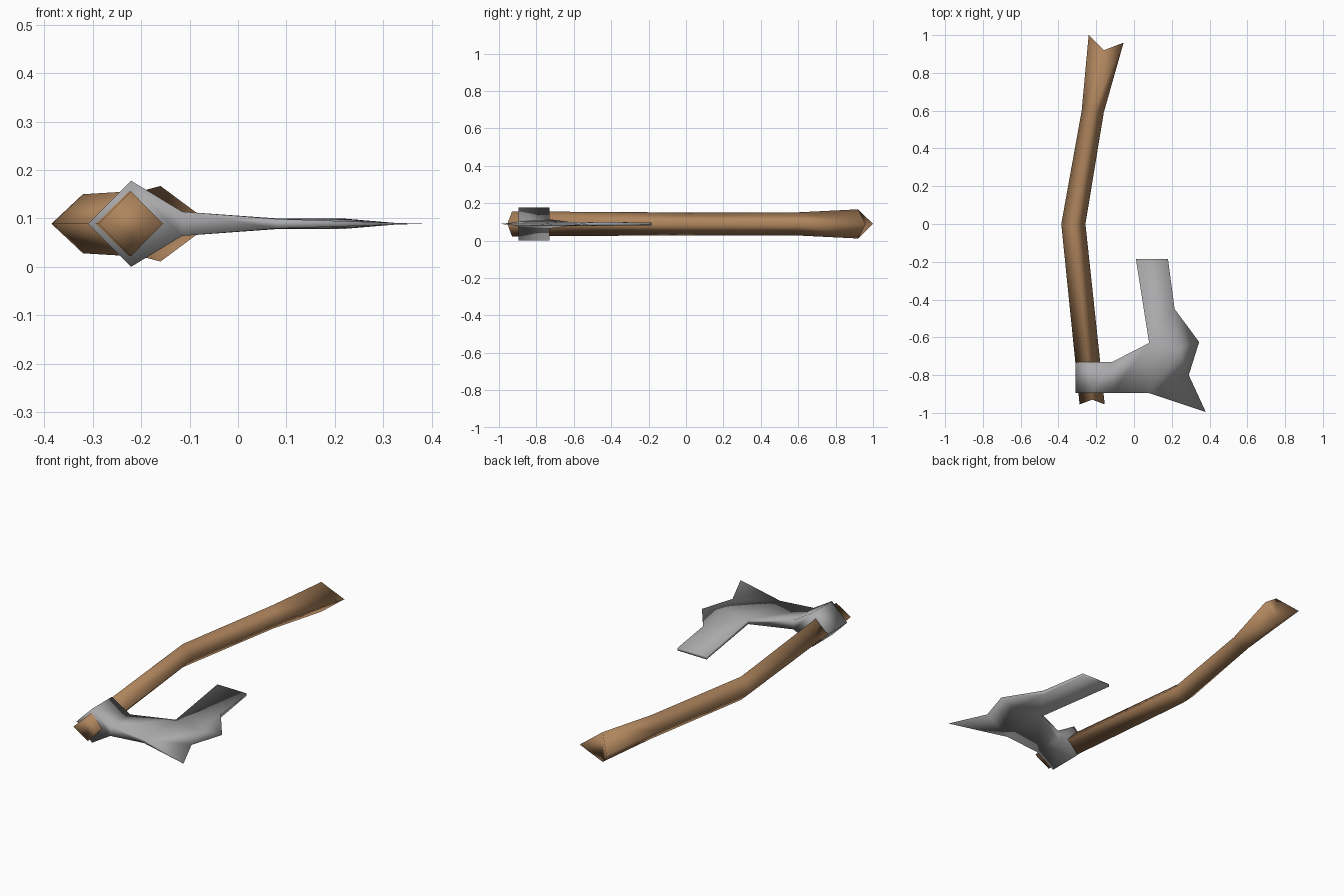
import bpy
import bmesh

if "Cube" in bpy.data.objects:
    bpy.data.objects.remove(bpy.data.objects["Cube"])

MID = 0.089  # height of the symmetry plane


def material(name, colour):
    m = bpy.data.materials.new(name)
    m.diffuse_color = (*colour, 1)
    m.use_nodes = True
    m.node_tree.nodes["Principled BSDF"].inputs["Base Color"].default_value = m.diffuse_color
    return m


def finish(name, bm, mat):
    bmesh.ops.recalc_face_normals(bm, faces=bm.faces)
    for f in bm.faces:
        f.smooth = True
    me = bpy.data.meshes.new(name)
    bm.to_mesh(me)
    bm.free()
    me.materials.append(mat)
    ob = bpy.data.objects.new(name, me)
    bpy.context.collection.objects.link(ob)


wood = material("warm wood", (0.43, 0.235, 0.11))
steel = material("grey steel", (0.40, 0.40, 0.41))

# Handle: diamond sections (left x,y / right x,y / ridge x,y / ridge half height)
sections = [
    (-0.288, -0.955, -0.155, -0.955, -0.221, -0.93, 0.067),
    (-0.385, 0.0, -0.257, 0.0, -0.32, 0.0, 0.061),
    (-0.277, 0.60, -0.16, 0.59, -0.22, 0.60, 0.062),
    (-0.24, 1.0, -0.055, 0.96, -0.16, 0.92, 0.078),
]
bm = bmesh.new()
rings = []
for lx, ly, rx, ry, cx, cy, h in sections:
    rings.append([bm.verts.new(p) for p in (
        (lx, ly, MID), (cx, cy, MID + h), (rx, ry, MID), (cx, cy, MID - h))])
for a, b in zip(rings, rings[1:]):
    for i in range(4):
        j = (i + 1) % 4
        bm.faces.new((a[i], a[j], b[j], b[i]))
# End caps, split along the ridge line
for r in (rings[0], rings[-1]):
    bm.faces.new((r[0], r[1], r[3]))
    bm.faces.new((r[1], r[2], r[3]))
finish("handle", bm, wood)

# Axe head: collar and blade, mirrored about the middle plane
FRONT, BACK = -0.895, -0.73
points = {  # x, y, half thickness
    "left0": (-0.31, FRONT, 0), "left1": (-0.31, BACK, 0),
    "ridge0": (-0.221, FRONT, 0.089), "ridge1": (-0.221, BACK, 0.089),
    "root0": (-0.115, FRONT, 0.025), "root1": (-0.115, BACK, 0.025),
    "neck0": (0.08, FRONT, 0.010), "neck1": (0.08, -0.63, 0.011),
    "beard0": (0.01, -0.185, 0.008), "beard1": (0.18, -0.185, 0.006),
    "heel": (0.215, -0.45, 0.011), "core": (0.23, -0.66, 0.009),
    "edge1": (0.345, -0.625, 0), "edge0": (0.29, -0.80, 0),
    "tip": (0.38, -0.995, 0),
}
faces = [
    "left0 ridge0 ridge1 left1", "ridge0 root0 root1 ridge1",
    "root0 neck0 neck1 root1", "neck0 tip edge0", "neck0 edge0 core",
    "neck0 core neck1", "neck1 core heel", "core edge0 edge1",
    "core edge1 heel", "neck1 heel beard1 beard0",
]
rim = ("ridge0 root0 neck0 tip", "ridge1 root1 neck1 beard0 beard1 heel edge1")
bm = bmesh.new()
top = {k: bm.verts.new((x, y, MID + h)) for k, (x, y, h) in points.items()}
bottom = {k: bm.verts.new((x, y, MID - h)) if h else top[k]
          for k, (x, y, h) in points.items()}
for names in faces:
    for side in (top, bottom):
        bm.faces.new([side[n] for n in names.split()])
# Side walls along the rim
for names in rim:
    chain = names.split()
    for a, b in zip(chain, chain[1:]):
        loop = dict.fromkeys((top[a], top[b], bottom[b], bottom[a]))
        bm.faces.new(list(loop))
# Triangles closing the collar ends
for e in "01":
    bm.faces.new((top["left" + e], top["ridge" + e], bottom["ridge" + e]))
finish("axe_head", bm, steel)
